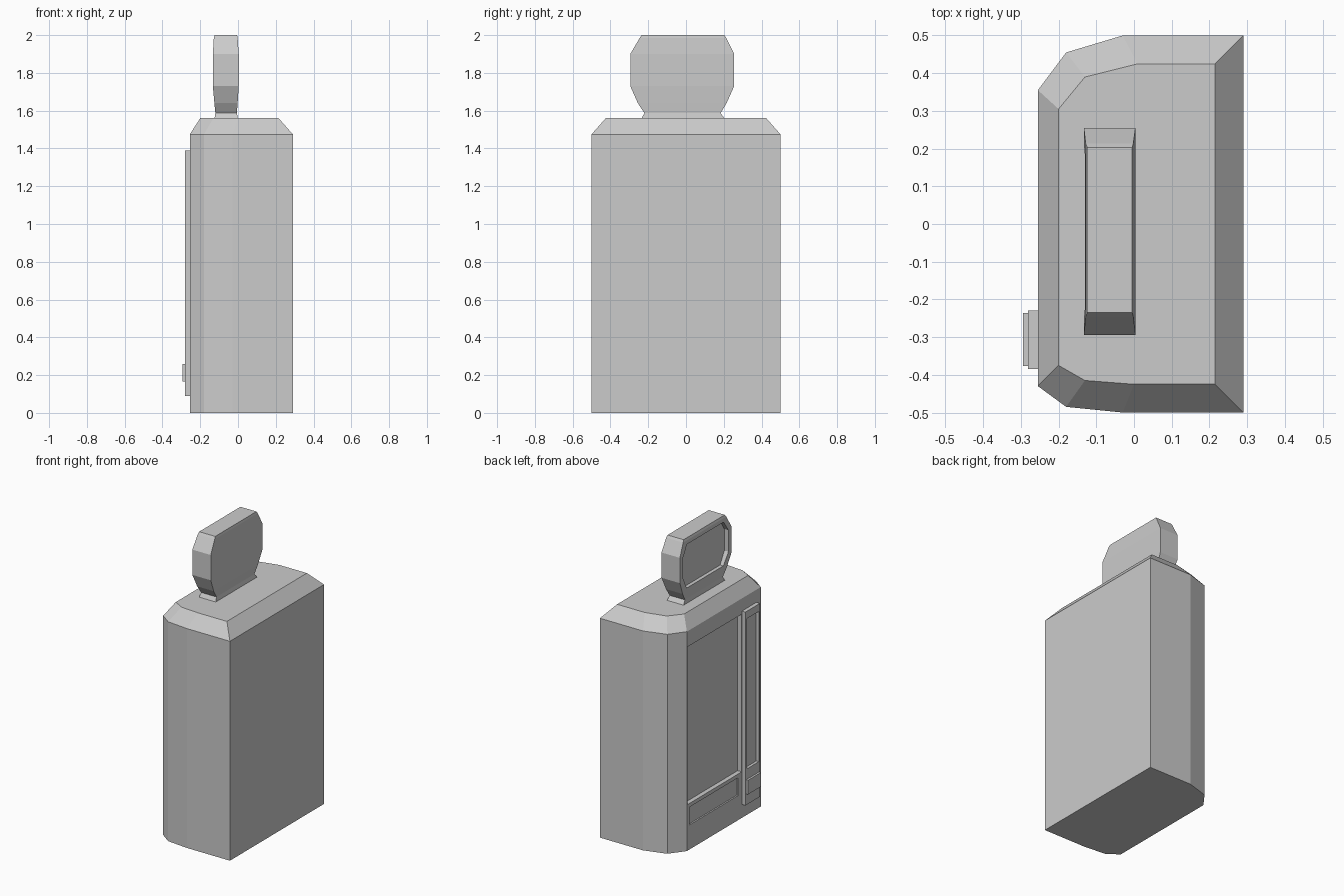
import bpy, bmesh

if "Cube" in bpy.data.objects:
    bpy.data.objects.remove(bpy.data.objects["Cube"])


def loft(name, rings):
    """Solid through a stack of rings with equal point counts."""
    bm = bmesh.new()
    loops = [[bm.verts.new(p) for p in ring] for ring in rings]
    n = len(loops[0])
    for low, high in zip(loops, loops[1:]):
        for i in range(n):
            j = (i + 1) % n
            bm.faces.new((low[i], low[j], high[j], high[i]))
    bm.faces.new(loops[0][::-1])
    bm.faces.new(loops[-1])
    bmesh.ops.recalc_face_normals(bm, faces=bm.faces[:])
    mesh = bpy.data.meshes.new(name)
    bm.to_mesh(mesh)
    bm.free()
    ob = bpy.data.objects.new(name, mesh)
    bpy.context.collection.objects.link(ob)
    return ob


def slab(name, x0, x1, outline):
    """Outline of (y, z) points extruded along x."""
    return loft(name, [[(x, y, z) for y, z in outline] for x in (x0, x1)])


def box(name, x0, x1, y0, y1, z0, z1):
    return slab(name, x0, x1, [(y0, z0), (y1, z0), (y1, z1), (y0, z1)])


def carve(ob, cutter):
    """Cut a recess, then drop the cutter."""
    cutter.hide_render = True
    mod = ob.modifiers.new("recess", 'BOOLEAN')
    mod.operation = 'DIFFERENCE'
    mod.solver = 'EXACT'
    mod.object = cutter
    bpy.context.view_layer.objects.active = ob
    bpy.ops.object.modifier_apply(modifier=mod.name)
    bpy.data.objects.remove(cutter)


# Cabinet: bowed plan with a chamfered top
plan = [(.29, -.5), (.29, .5), (-.03, .5), (-.18, .455),
        (-.255, .355), (-.255, -.43), (-.18, -.485), (-.03, -.5)]
crown = [(.215, -.425), (.215, .425), (.01, .425), (-.13, .39),
         (-.2, .305), (-.2, -.375), (-.13, -.415), (0, -.425)]
cabinet = loft("cabinet", [[(x, y, z) for x, y in pts]
                           for pts, z in ((plan, 0), (plan, 1.475), (crown, 1.56))])

# Display window and delivery slot in the cabinet face
carve(cabinet, box("window_cutter", -.4, -.225, -.228, .348, .31, 1.37))
carve(cabinet, box("slot_cutter", -.4, -.245, -.19, .326, .165, .285))

# Control column with a long recess and a raised tray
column = box("control_column", -.281, -.24, -.385, -.23, .09, 1.39)
carve(column, box("column_cutter", -.4, -.262, -.372, -.246, .33, 1.34))
box("coin_tray", -.295, -.27, -.377, -.236, .165, .26)

# Sign: stacked rings as z, x min, x max, y min, y max
levels = [(1.555, -.125, 0, -.238, .207), (1.587, -.12, -.006, -.22, .183),
          (1.64, -.125, -.002, -.255, .215), (1.73, -.133, .004, -.295, .255),
          (1.9, -.133, .004, -.295, .255), (1.985, -.128, -.002, -.245, .213),
          (2.0, -.124, -.005, -.235, .203)]
sign = loft("top_sign", [[(a, c, z), (b, c, z), (b, d, z), (a, d, z)]
                         for z, a, b, c, d in levels])

# Sunken sign panel with clipped corners
half = [(.195, 1.665), (.24, 1.745), (.24, 1.89), (.195, 1.96)]
outline = [(-.02 + y, z) for y, z in half] + [(-.02 - y, z) for y, z in half[::-1]]
carve(sign, slab("sign_cutter", -.3, -.103, outline))
